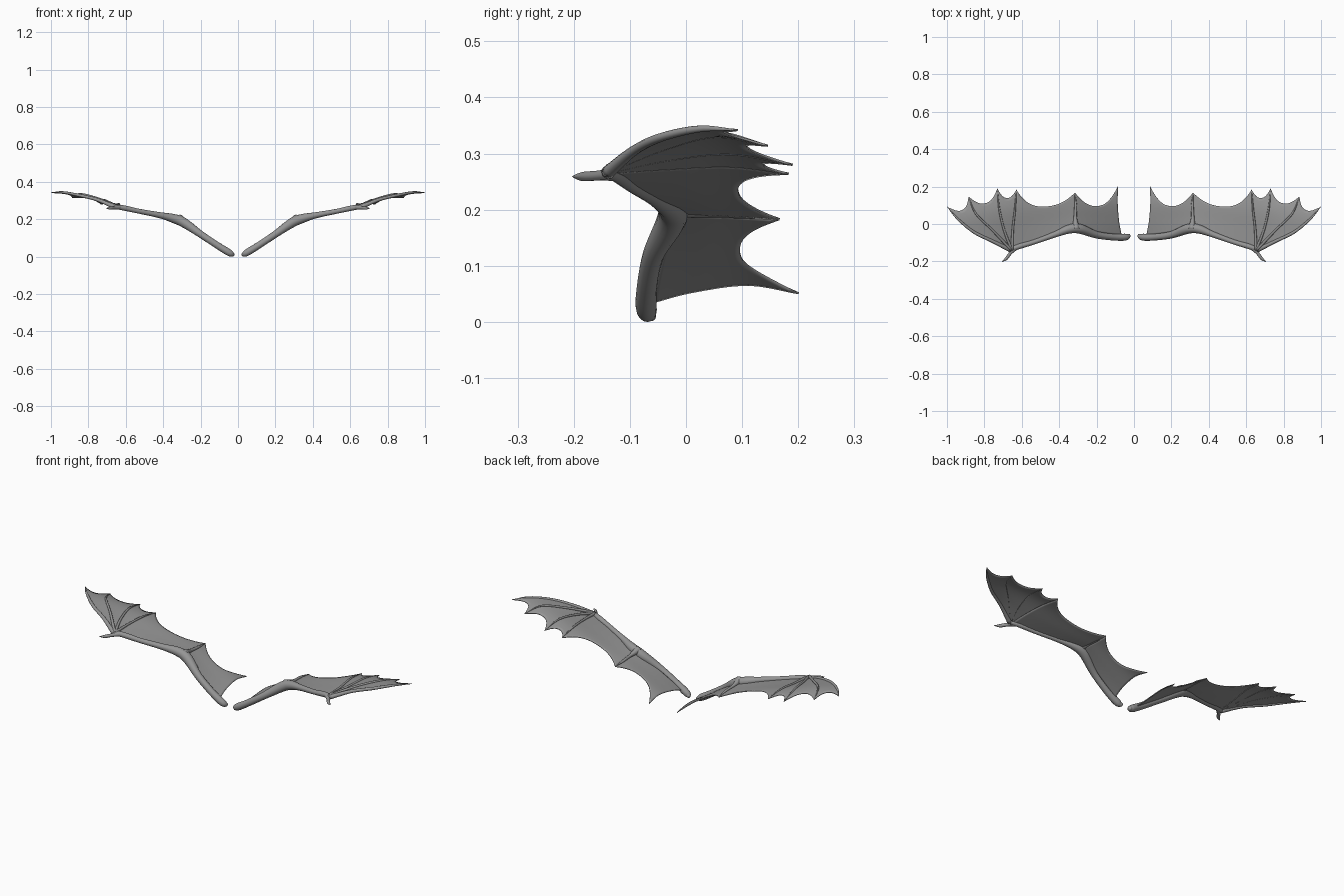
import bpy, bmesh, math
from mathutils import Vector

if "Cube" in bpy.data.objects:
    bpy.data.objects.remove(bpy.data.objects["Cube"])

skin = bpy.data.materials.new("dark_grey")
skin.diffuse_color = (.3, .3, .3, 1)
skin.use_nodes = True
skin.node_tree.nodes["Principled BSDF"].inputs["Base Color"].default_value = skin.diffuse_color


def spline(pts, t):
    """Catmull-Rom sample of a list of tuples, t in 0..1."""
    p = [Vector(q) for q in pts]
    p = [2 * p[0] - p[1]] + p + [2 * p[-1] - p[-2]]
    n = len(pts) - 1
    i = min(int(t * n), n - 1)
    f = t * n - i
    a, b, c, d = p[i:i + 4]
    return 0.5 * (2 * b + (c - a) * f + (2 * a - 5 * b + 4 * c - d) * f ** 2
                  + (3 * b - a - 3 * c + d) * f ** 3)


def finish(bm, name, thickness=0):
    bmesh.ops.remove_doubles(bm, verts=bm.verts, dist=0.00005)
    bmesh.ops.recalc_face_normals(bm, faces=bm.faces)
    me = bpy.data.meshes.new(name)
    bm.to_mesh(me)
    bm.free()
    me.materials.append(skin)
    ob = bpy.data.objects.new(name, me)
    bpy.context.collection.objects.link(ob)
    for f in me.polygons:
        f.use_smooth = True
    if thickness:
        m = ob.modifiers.new("Thickness", 'SOLIDIFY')
        m.thickness, m.offset = thickness, 0
    m = ob.modifiers.new("Mirror", 'MIRROR')
    m.use_mirror_merge = False
    return ob


def tube(name, pts, radii, steps=28, sides=12, lift=0):
    """Tapered round bone swept along a spline; lift raises it by a share of its radius."""
    bm = bmesh.new()
    rings = []
    rad = [(r, 0, 0) for r in radii]
    for k in range(steps + 1):
        t = k / steps
        d = (spline(pts, min(1, t + .01)) - spline(pts, max(0, t - .01))).normalized()
        s = d.cross(Vector((0, 0, 1))).normalized()
        u = s.cross(d)
        r = max(spline(rad, t).x, .0008)
        c = spline(pts, t) + u * r * lift
        rings.append([bm.verts.new(c + r * (s * math.cos(a) + u * math.sin(a)))
                      for a in (2 * math.pi * j / sides for j in range(sides))])
    for a, b in zip(rings, rings[1:]):
        for j in range(sides):
            i = (j + 1) % sides
            bm.faces.new((a[j], a[i], b[i], b[j]))
    bm.faces.new(rings[0])
    bm.faces.new(rings[-1])
    return finish(bm, name)


def membrane(name, bone_a, bone_b, depth, nu=28, nv=16):
    """Skin stretched between two bones with a scalloped trailing edge."""
    bm = bmesh.new()
    grid = []
    for i in range(nu + 1):
        u = i / nu
        s = 1 - depth * (1 - abs(2 * u - 1) ** 2.4)
        grid.append([bm.verts.new(spline(bone_a, s * j / nv).lerp(spline(bone_b, s * j / nv), u))
                     for j in range(nv + 1)])
    for a, b in zip(grid, grid[1:]):
        for j in range(nv):
            bm.faces.new((a[j], b[j], b[j + 1], a[j + 1]))
    return finish(bm, name, .004)


# bone paths of the +x wing
inner_edge = [(.066, -.062, .034), (.08, .01, .053), (.088, .11, .066), (.086, .201, .051)]
elbow_spur = [(.31, -.025, .193), (.314, .035, .19), (.312, .1, .187), (.316, .167, .183)]
finger_4 = [(.652, -.135, .266), (.648, -.03, .273), (.636, .08, .277), (.629, .183, .264)]
finger_3 = [(.655, -.135, .267), (.695, -.03, .289), (.72, .08, .3), (.731, .19, .28)]
finger_2 = [(.658, -.137, .268), (.755, -.035, .309), (.845, .055, .331), (.885, .146, .314)]
finger_1 = [(.66, -.14, .266), (.755, -.093, .305), (.855, -.044, .329),
            (.94, .025, .344), (.999, .092, .342)]

# arm from shoulder over elbow to wrist
tube("arm", [(.022, -.06, .008), (.045, -.07, .02), (.11, -.07, .06), (.2, -.058, .12),
             (.29, -.026, .182), (.345, -.027, .204), (.42, -.055, .222), (.53, -.095, .243),
             (.62, -.122, .262), (.672, -.142, .267)],
     [.007, .018, .018, .019, .026, .024, .016, .013, .014, .008], 60, 16)

# thumb claw at the wrist
tube("thumb_claw", [(.63, -.125, .264), (.66, -.155, .261), (.683, -.185, .259), (.706, -.202, .259)],
     [.013, .009, .008, .001])

# finger bones and elbow spur
for name, path, radii, lift in (
        ("finger_1", finger_1, [.012, .009, .008, .006, .001], 0),
        ("finger_2", finger_2, [.008, .006, .005, .001], .75),
        ("finger_3", finger_3, [.008, .006, .005, .001], .75),
        ("finger_4", finger_4, [.008, .006, .005, .001], .75),
        ("elbow_spur", elbow_spur, [.02, .009, .007, .001], .6)):
    tube(name, path, radii, lift=lift)

# membranes between neighbouring bones
membrane("inner_membrane", inner_edge, elbow_spur, .37)
membrane("forearm_membrane", elbow_spur, finger_4, .32)
membrane("hand_membrane_inner", finger_4, finger_3, .15)
membrane("hand_membrane_middle", finger_3, finger_2, .19)
membrane("hand_membrane_outer", finger_2, finger_1, .16)
